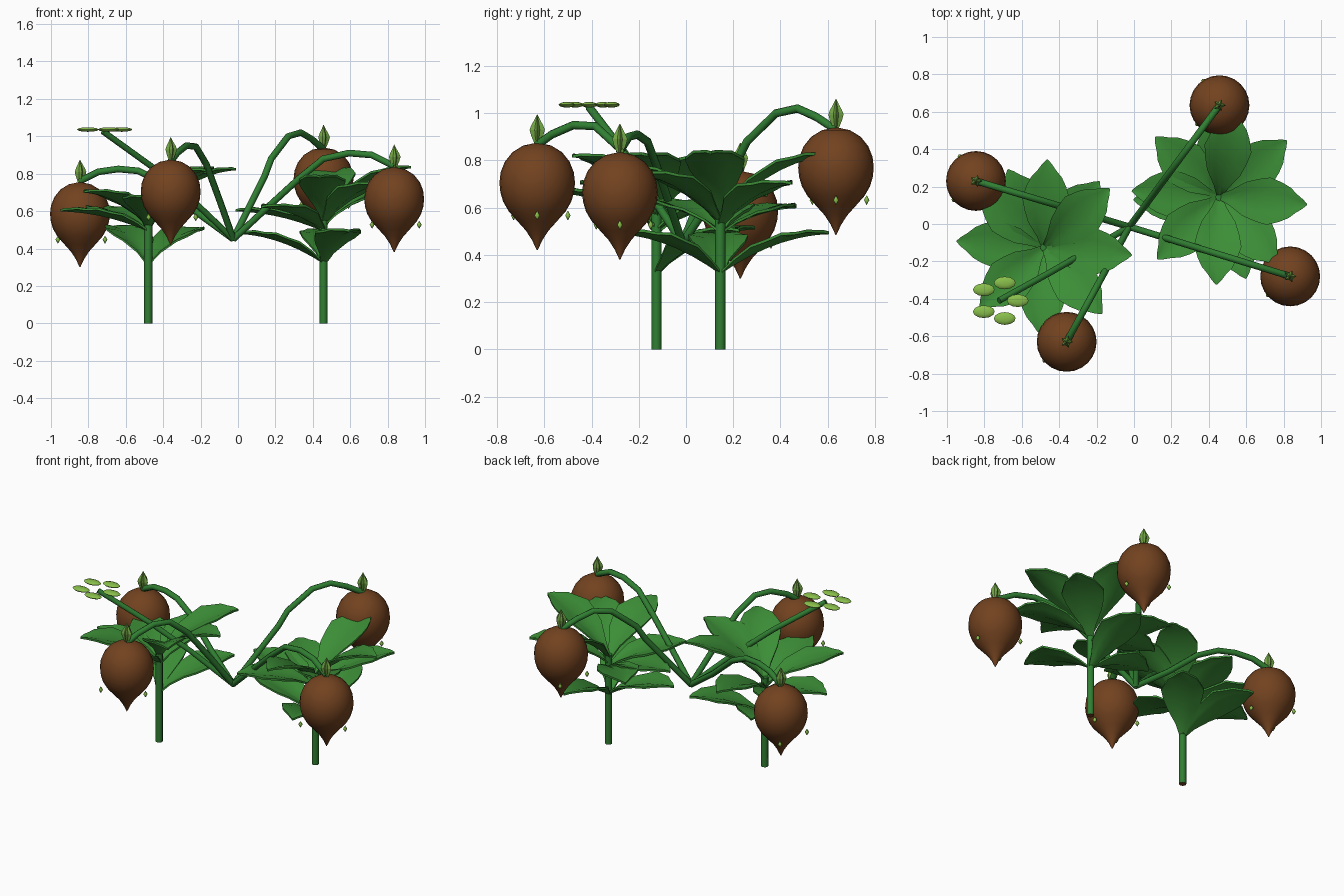
import bpy, bmesh, math
from mathutils import Vector

if "Cube" in bpy.data.objects:
    bpy.data.objects.remove(bpy.data.objects["Cube"])


def material(name, rgb):
    m = bpy.data.materials.new(name)
    m.diffuse_color = (*rgb, 1)
    m.use_nodes = True
    m.node_tree.nodes["Principled BSDF"].inputs["Base Color"].default_value = m.diffuse_color
    return m


LEAF = material("leaf green", (0.045, 0.27, 0.038))
STEM = material("stem green", (0.03, 0.21, 0.032))
BROWN = material("fruit brown", (0.17, 0.055, 0.014))
BUD = material("bud green", (0.17, 0.38, 0.06))
PALE = material("pale green", (0.25, 0.52, 0.07))


def finish(bm, name, mats, smooth=40):
    bmesh.ops.recalc_face_normals(bm, faces=bm.faces)
    me = bpy.data.meshes.new(name)
    bm.to_mesh(me)
    bm.free()
    for m in mats:
        me.materials.append(m)
    ob = bpy.data.objects.new(name, me)
    bpy.context.collection.objects.link(ob)
    if smooth:
        bpy.ops.object.select_all(action='DESELECT')
        ob.select_set(True)
        bpy.context.view_layer.objects.active = ob
        bpy.ops.object.shade_smooth_by_angle(angle=math.radians(smooth))
    return ob


def skin(bm, rings):
    """Bridge equal-sized rings of points with quads and cap the ends."""
    vs = [[bm.verts.new(p) for p in r] for r in rings]
    n = len(vs[0])
    for a, b in zip(vs, vs[1:]):
        for i in range(n):
            j = (i + 1) % n
            bm.faces.new((a[i], a[j], b[j], b[i]))
    bm.faces.new(vs[0])
    bm.faces.new(vs[-1])


def tube(name, pts, r, mats):
    pts = [Vector(p) for p in pts]
    rings = []
    for i, p in enumerate(pts):
        d = (pts[min(i + 1, len(pts) - 1)] - pts[max(i - 1, 0)]).normalized()
        side = d.cross(Vector((0, 0, 1)))
        side = side.normalized() if side.length > 0.01 else Vector((1, 0, 0))
        up = side.cross(d)
        rings.append([p + r * (side * math.cos(k * math.pi / 4) + up * math.sin(k * math.pi / 4))
                      for k in range(8)])
    bm = bmesh.new()
    skin(bm, rings)
    return finish(bm, name, mats, 50)


def lathe(bm, c, profile, n, pinch=1.0):
    """Revolve (radius, height); pinch < 1 pulls every other side in to a star."""
    rings = []
    for r, z in profile:
        ring = []
        for k in range(n):
            a, f = 2 * math.pi * k / n, (pinch if k % 2 else 1.0)
            ring.append((c[0] + r * f * math.cos(a), c[1] + r * f * math.sin(a), c[2] + z))
        rings.append(ring)
    skin(bm, rings)


# ---- leaves: folded blades, arching up and out from the stem
HALF_WIDTH = [(0, .015), (.12, .042), (.28, .088), (.42, .116), (.56, .124),
              (.7, .108), (.8, .08), (.88, .05), (.95, .025), (1, .003)]


def leaf(bm, base, angle, length, rise):
    out = Vector((math.cos(angle), math.sin(angle), 0))
    side = Vector((-out.y, out.x, 0))
    th = Vector((0, 0, -0.012))
    rings = []
    for i, (t, w) in enumerate(HALF_WIDTH):
        mid = Vector(base) + out * (length * t) + Vector((0, 0, rise * (1.9 * t - 0.9 * t * t)))
        row = []
        for s in (-1, -.5, 0, .5, 1):
            wave = 0.008 * (-1) ** i * abs(s) * math.sin(math.pi * t)
            lift = 0.045 * abs(s) * abs(math.sin(math.pi * t)) ** .7 - 0.03 * s * s * t * (w / .12)
            row.append(mid + side * (s * (w + wave * .4)) + Vector((0, 0, lift + wave * .5)))
        rings.append(row + [p + th for p in reversed(row)])
    skin(bm, rings)


# plant position, upper leaves and lower leaves as (angle in degrees, tip height)
PLANTS = [
    ("left", -.48, -.125,
     [(-5, .83), (42, .835), (88, .66), (137, .62), (176, .61), (-137, .71), (-92, .68), (-49, .825)],
     [(50, .51), (115, .52)]),
    ("right", .457, .145,
     [(-5, .84), (40, .71), (80, .83), (137, .61), (176, .61), (-135, .63), (-92, .79), (-49, .75)],
     [(90, .50), (182, .49), (-72, .50)]),
]
for label, px, py, upper, lower in PLANTS:
    stem = tube(label + "_plant_stem", [(px, py, 0), (px, py, .3), (px, py, .58)], .022, [STEM, BROWN])
    for f in stem.data.polygons:
        if f.center.z < .001:
            f.material_index = 1
    bm = bmesh.new()
    for ang, tip in upper:
        base = .50 + (tip - .6) * .3
        leaf(bm, (px, py, base), math.radians(ang), .47, tip - base)
    for ang, tip in lower:
        leaf(bm, (px, py, .33), math.radians(ang), .46, tip - .33)
    finish(bm, label + "_plant_leaves", [LEAF], 45)

# ---- hanging fruits on arched stalks from one hub
HUB = Vector((-.025, -.015, .45))
FRUIT = [(.002, 0), (.022, .043), (.048, .083), (.083, .122), (.121, .165), (.144, .205),
         (.156, .245), (.16, .285), (.155, .33), (.137, .375), (.105, .415), (.06, .443), (.004, .455)]
CROWN = [(.008, -.01), (.016, .01), (.027, .035), (.034, .06), (.027, .078), (.014, .1), (.001, .125)]
SEED = [(.001, -.02), (.013, 0), (.001, .02)]

# position, tip height, stalk as (fraction of the way, height)
FRUITS = [
    ("front", -.36, -.63, .42, [(.2, .64), (.43, .85), (.6, .945), (.75, .95), (.9, .91), (1, .865)]),
    ("right", .835, -.28, .38, [(.2, .61), (.41, .775), (.56, .88), (.72, .91), (.86, .9), (1, .84)]),
    ("left", -.845, .23, .30, [(.25, .6), (.46, .75), (.62, .815), (.75, .825), (.88, .81), (1, .76)]),
    ("back", .457, .635, .485, [(.35, .79), (.42, .88), (.61, 1.0), (.75, 1.02), (.87, .985), (1, .93)]),
]
for label, fx, fy, fz, path in FRUITS:
    bm = bmesh.new()
    lathe(bm, (fx, fy, fz), FRUIT, 24)
    finish(bm, label + "_fruit", [BROWN], 60)

    bm = bmesh.new()
    lathe(bm, (fx, fy, fz + .45), CROWN, 10, .55)
    finish(bm, label + "_fruit_crown", [BUD], 0)

    bm = bmesh.new()
    for dx, dy in ((.134, 0), (-.118, -.1), (-.085, .13)):
        lathe(bm, (fx + dx, fy + dy, fz + .147), SEED, 6)
    finish(bm, label + "_fruit_seeds", [PALE], 75)

    pts = [HUB] + [(HUB.x + (fx - HUB.x) * t, HUB.y + (fy - HUB.y) * t, z) for t, z in path]
    tube(label + "_fruit_stalk", pts, .018, [STEM])

# ---- flower: slanting stalk and five flat oval petals
FC = Vector((-.722, -.41, 1.036))
tube("flower_stalk", [HUB, (-.24, -.14, .655), (-.45, -.26, .83), FC - Vector((0, 0, .01))], .017, [STEM])
bm = bmesh.new()
for k in range(5):
    a = 2 * math.pi * k / 5
    c = FC + Vector((math.cos(a), math.sin(a), 0)) * .1
    new = bmesh.ops.create_uvsphere(bm, u_segments=12, v_segments=6, radius=1)["verts"]
    for v in new:
        v.co = c + Vector((v.co.x * .058, v.co.y * .034, v.co.z * .012))
finish(bm, "flower_petals", [PALE], 60)
